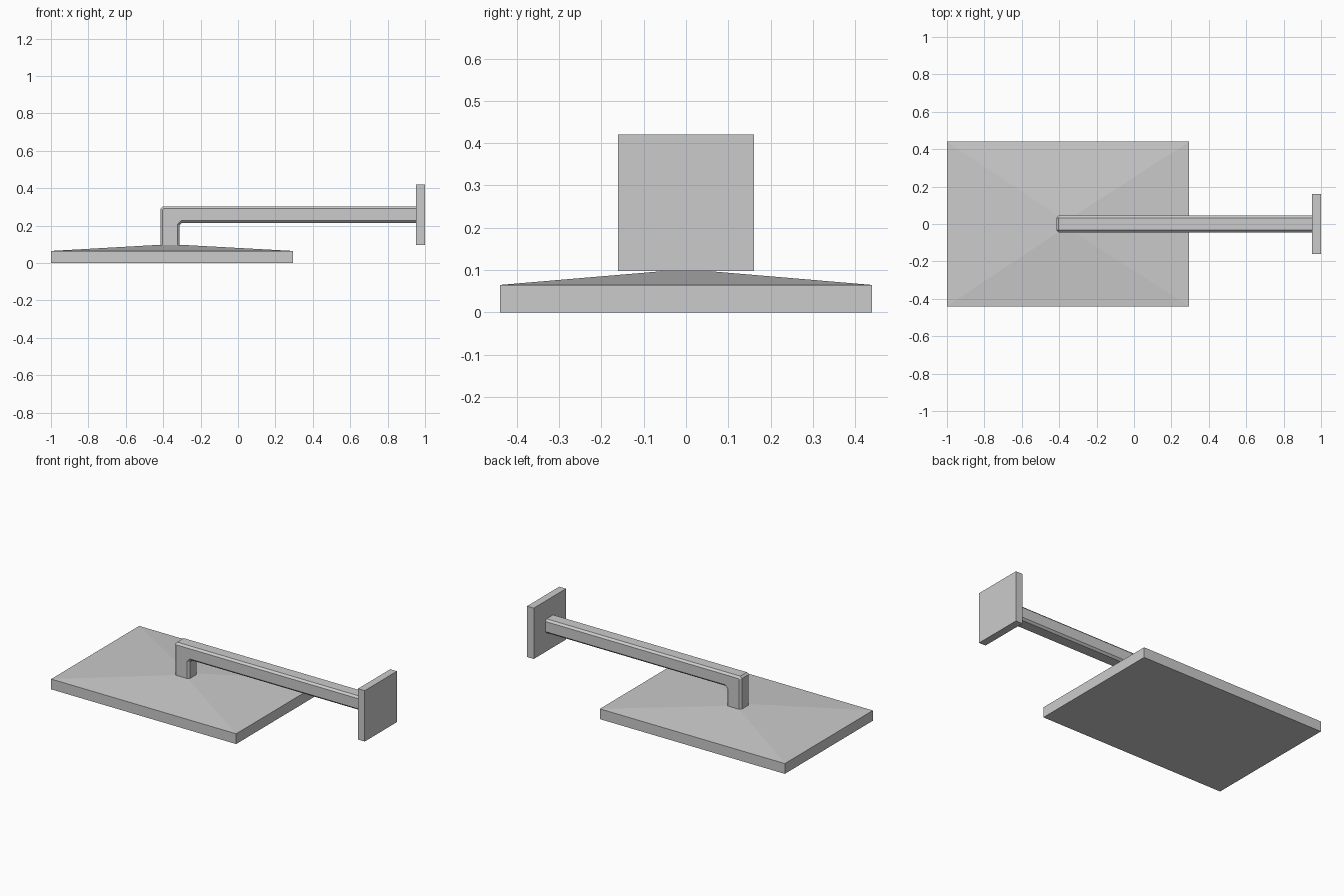
import bpy
import bmesh

if "Cube" in bpy.data.objects:
    bpy.data.objects.remove(bpy.data.objects["Cube"], do_unlink=True)

# Single satin metal colour
grey = bpy.data.materials.new("satin_grey")
grey.use_nodes = True
colour = (0.6, 0.6, 0.6, 1)
grey.diffuse_color = colour
grey.node_tree.nodes["Principled BSDF"].inputs["Base Color"].default_value = colour


def finish(name, bm):
    bmesh.ops.recalc_face_normals(bm, faces=bm.faces)
    mesh = bpy.data.meshes.new(name)
    bm.to_mesh(mesh)
    bm.free()
    mesh.materials.append(grey)
    obj = bpy.data.objects.new(name, mesh)
    bpy.context.collection.objects.link(obj)
    return obj


def loft(name, rings):
    """Stack rectangles (x0, x1, half_y, z) into a closed solid."""
    bm = bmesh.new()
    loops = [[bm.verts.new((x, y, z)) for x, y in
              ((x0, -h), (x1, -h), (x1, h), (x0, h))] for x0, x1, h, z in rings]
    bm.faces.new(loops[0])
    bm.faces.new(loops[-1])
    for low, high in zip(loops, loops[1:]):
        for i in range(4):
            j = (i + 1) % 4
            bm.faces.new((low[i], low[j], high[j], high[i]))
    return finish(name, bm)


# Rectangular shower head with a shallow sloped top
loft("shower_head", [(-1, 0.295, 0.44, 0), (-1, 0.295, 0.44, 0.065),
                     (-0.413, -0.311, 0.05, 0.098)])

# Square wall plate
loft("wall_plate", [(0.953, 1, 0.161, 0.098), (0.953, 1, 0.161, 0.42)])

# Bent arm: L outline extruded across y, with chamfered long edges
half, cut = 0.045, 0.012
left, inner, end = -0.415, -0.312, 0.955
base, under, top = 0.095, 0.215, 0.303
outline = [(left, base), (inner, base), (inner, under - cut), (inner + cut, under),
           (end, under), (end, top), (left + cut, top), (left, top - cut)]
bm = bmesh.new()
front = bm.faces.new([bm.verts.new((x, -half, z)) for x, z in outline])
extruded = bmesh.ops.extrude_face_region(bm, geom=[front], use_keep_orig=True)
bmesh.ops.translate(bm, vec=(0, 2 * half, 0),
                    verts=[g for g in extruded["geom"] if isinstance(g, bmesh.types.BMVert)])


def is_long_edge(edge):
    a, b = (v.co for v in edge.verts)
    at_end = any(abs(a[i] - p) < 1e-4 and abs(b[i] - p) < 1e-4
                 for i, p in ((0, end), (2, base)))
    return abs(a.y - b.y) < 1e-4 and not at_end


bmesh.ops.bevel(bm, geom=[e for e in bm.edges if is_long_edge(e)], offset=cut,
                offset_type='OFFSET', segments=1, affect='EDGES', clamp_overlap=False)
finish("shower_arm", bm)
